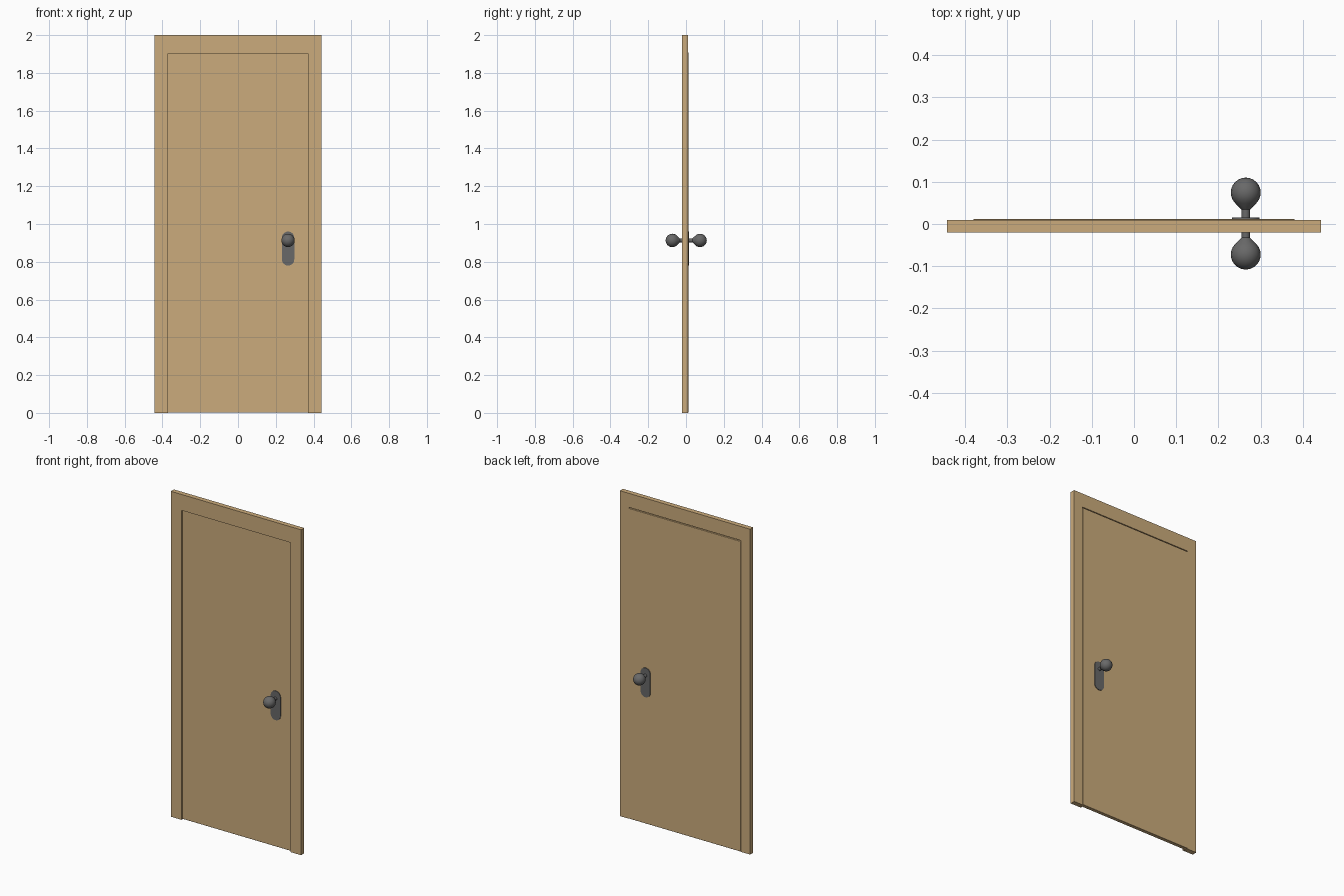
import bpy, bmesh, math

if "Cube" in bpy.data.objects:
    bpy.data.objects.remove(bpy.data.objects["Cube"])

def material(name, rgb):
    m = bpy.data.materials.new(name)
    m.diffuse_color = (*rgb, 1)
    m.use_nodes = True
    m.node_tree.nodes["Principled BSDF"].inputs["Base Color"].default_value = m.diffuse_color
    return m

WOOD = material("wood", (0.60, 0.41, 0.20))
METAL = material("dark_metal", (0.14, 0.14, 0.14))

def finish(bm, name, mat, bevel=0, smooth=True):
    bmesh.ops.recalc_face_normals(bm, faces=bm.faces)
    me = bpy.data.meshes.new(name)
    bm.to_mesh(me)
    bm.free()
    ob = bpy.data.objects.new(name, me)
    bpy.context.collection.objects.link(ob)
    me.materials.append(mat)
    if bevel:
        mod = ob.modifiers.new("bevel", 'BEVEL')
        mod.width, mod.segments = bevel, 2
    if smooth:
        bpy.ops.object.select_all(action='DESELECT')
        ob.select_set(True)
        bpy.context.view_layer.objects.active = ob
        bpy.ops.object.shade_smooth_by_angle(angle=math.radians(35))
    return ob

# Door frame: rebated L section swept up, across and down with mitred corners
W, H = 0.443, 2.0
section = [(0, -0.020), (0.073, -0.020), (0.073, -0.0105),
           (0.061, -0.0105), (0.061, 0.010), (0, 0.010)]   # (inset, y)
top = 0.025   # head is wider than the jambs
bm = bmesh.new()
rings = []
for side, high in ((-1, 0), (-1, 1), (1, 1), (1, 0)):
    rings.append([bm.verts.new((side * (W - d), y,
                  (H - d - (top if d else 0)) if high else 0)) for d, y in section])
n = len(section)
for a, b in zip(rings, rings[1:]):
    for i in range(n):
        bm.faces.new((a[i], a[(i + 1) % n], b[(i + 1) % n], b[i]))
bm.faces.new(rings[0])
bm.faces.new(rings[-1])
finish(bm, "door_frame", WOOD, smooth=False)

# Door leaf: sits in the rebate, slightly proud at the back
bm = bmesh.new()
bmesh.ops.create_cube(bm, size=1)
for v in bm.verts:
    v.co.x *= 0.762
    v.co.y = 0.001 + v.co.y * 0.022
    v.co.z = (v.co.z + 0.5) * 1.907 + 0.002
finish(bm, "door_leaf", WOOD, bevel=0.0015)

# Handle hardware on both faces
KX, KZ, Y0 = 0.265, 0.913, 0.001

def plate(s, name):
    r, lo, hi, seg = 0.033, 0.813, 0.927, 16
    pts = [(KX + r * math.cos(t), hi + r * math.sin(t))
           for t in (math.pi * i / seg for i in range(seg + 1))]
    pts += [(KX - r * math.cos(t), lo - r * math.sin(t))
            for t in (math.pi * i / seg for i in range(seg + 1))]
    bm = bmesh.new()
    f = bm.faces.new([bm.verts.new((x, Y0 + s * 0.009, z)) for x, z in pts])
    out = bmesh.ops.extrude_face_region(bm, geom=[f])["geom"]
    for v in out:
        if isinstance(v, bmesh.types.BMVert):
            v.co.y += s * 0.006
    finish(bm, name, METAL)

def knob(s, name, seg=16):
    # Thin neck, flared collar, then ball: (radius, distance from door centre)
    prof = [(0.010, 0.009), (0.010, 0.033), (0.013, 0.036)]
    R, c = 0.0355, 0.0735
    prof += [(R * math.sin(t), c - R * math.cos(t))
             for t in (math.radians(a) for a in range(45, 170, 15))]
    bm = bmesh.new()
    rings = [[bm.verts.new((KX + r * math.cos(2 * math.pi * i / seg), Y0 + s * y,
                            KZ + r * math.sin(2 * math.pi * i / seg)))
              for i in range(seg)] for r, y in prof]
    for a, b in zip(rings, rings[1:]):
        for i in range(seg):
            j = (i + 1) % seg
            bm.faces.new((a[i], a[j], b[j], b[i]))
    tip = bm.verts.new((KX, Y0 + s * (c + R), KZ))
    for i in range(seg):
        bm.faces.new((rings[-1][i], rings[-1][(i + 1) % seg], tip))
    bm.faces.new(rings[0])
    finish(bm, name, METAL)

for s, side in ((-1, "front"), (1, "back")):
    plate(s, side + "_handle_plate")
    knob(s, side + "_knob")
